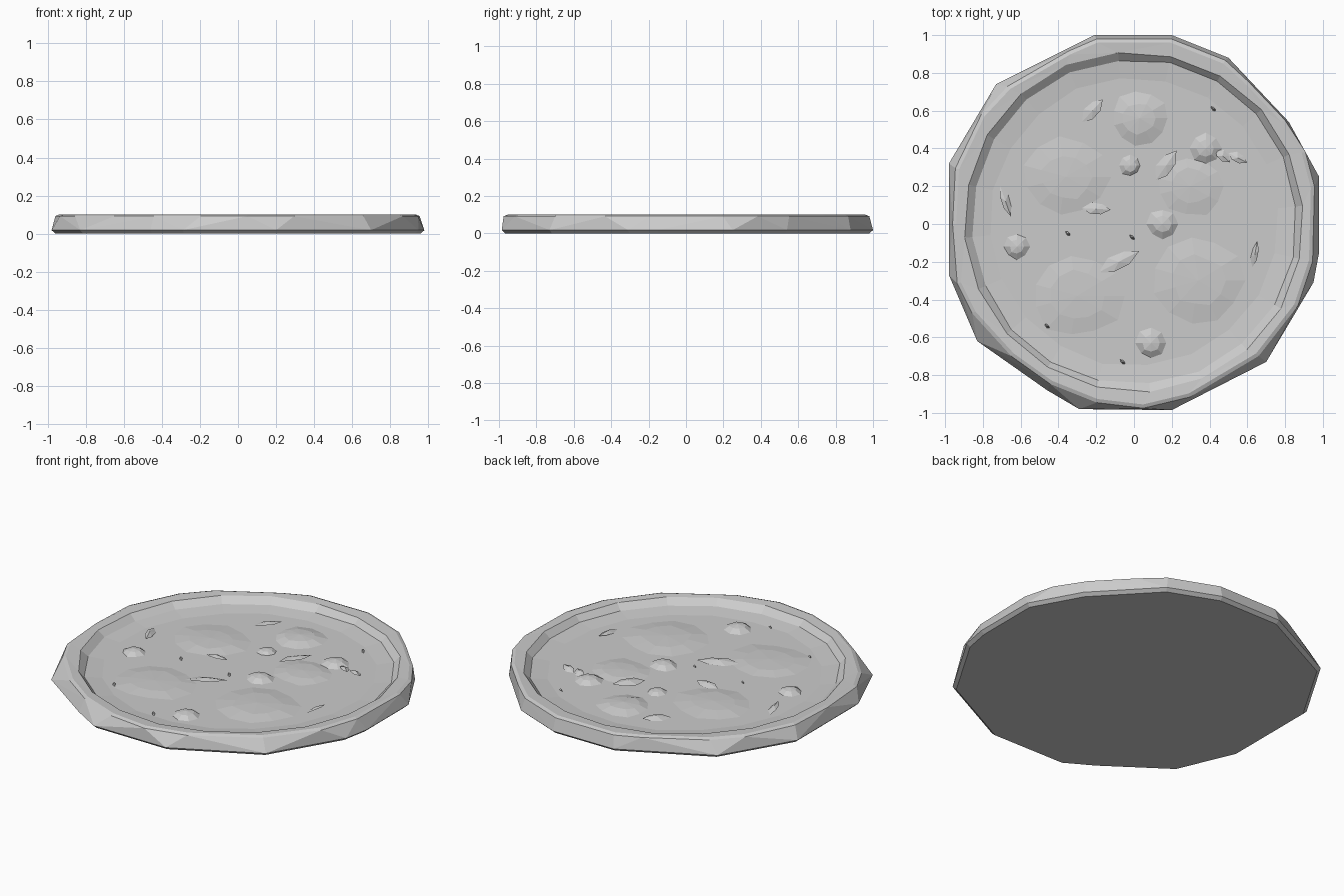
import bpy, bmesh, math, random
from mathutils import Vector

if "Cube" in bpy.data.objects:
    bpy.data.objects.remove(bpy.data.objects["Cube"])
random.seed(4)

def finish(bm, name):
    bmesh.ops.recalc_face_normals(bm, faces=bm.faces)
    me = bpy.data.meshes.new(name)
    bm.to_mesh(me)
    bm.free()
    ob = bpy.data.objects.new(name, me)
    bpy.context.collection.objects.link(ob)
    return ob

def ring(bm, r, z, n=20, jitter=0.006, cy=0.0):
    vs = []
    for i in range(n):
        a = 2 * math.pi * (i + 0.3) / n
        rr = r + random.uniform(-jitter, jitter)
        vs.append(bm.verts.new((rr * math.cos(a), rr * math.sin(a) + cy, z)))
    return vs

# crust: faceted outer wall from a chunky lower outline and a rounder upper rim
low = [(.98, .25), (.98, -.15), (.95, -.31), (.7, -.73), (.2, -.985), (-.29, -.98),
       (-.46, -.88), (-.83, -.62), (-.98, -.27), (-.98, .32), (-.73, .74),
       (-.21, 1.0), (.2, 1.0), (.5, .88), (.82, .54)]
high = [(.97, .2), (.92, .39), (.81, .56), (.62, .76), (.49, .88), (.2, .995), (-.2, .995),
        (-.35, .93), (-.68, .74), (-.82, .59), (-.96, .3), (-.975, 0), (-.95, -.32),
        (-.87, -.48), (-.66, -.71), (-.45, -.86), (-.2, -.96), (.05, -.99), (.3, -.93),
        (.67, -.71), (.88, -.44), (.96, -.2)]
bm = bmesh.new()
for pts, s, z in ((low, .98, 0), (low, 1, .018), (high, .985, .092), (high, .965, .1)):
    for x, y in pts:
        bm.verts.new((x * s, y * s, z))
bmesh.ops.convex_hull(bm, input=bm.verts)
bmesh.ops.delete(bm, geom=[f for f in bm.faces if all(v.co.z > .098 for v in f.verts)],
                 context='FACES')
bmesh.ops.delete(bm, geom=[v for v in bm.verts if not v.link_faces], context='VERTS')

# crust: rolled inner lip stepping down to the flat topping bed
edge = [e for e in bm.edges if len(e.link_faces) == 1]
loops = []
for r, z in ((.9, .096), (.86, .062), (.765, .051)):
    vs = ring(bm, r, z, cy=.012)
    loops.append([bm.edges.new((vs[i], vs[(i + 1) % 20])) for i in range(20)])
for nxt in loops:
    bmesh.ops.bridge_loops(bm, edges=edge + nxt)
    edge = nxt
bm.faces.new(vs)
finish(bm, "crust_and_base")

# domed toppings: broad cheese patches and small chunks
def mound(name, x, y, rx, ry, h, sides=9):
    bm = bmesh.new()
    rings = []
    for s, z in ((1, .049), (.55, .049 + h * .75)):
        vs = []
        for i in range(sides):
            a = 2 * math.pi * i / sides
            k = s * random.uniform(.9, 1.08)
            vs.append(bm.verts.new((x + k * rx * math.cos(a), y + k * ry * math.sin(a), z)))
        rings.append(vs)
    tip = bm.verts.new((x, y, .049 + h))
    for i in range(sides):
        j = (i + 1) % sides
        bm.faces.new((rings[0][i], rings[0][j], rings[1][j], rings[1][i]))
        bm.faces.new((rings[1][i], rings[1][j], tip))
    return finish(bm, name)

for i, (x, y, rx, ry, h) in enumerate((
        (.03, .56, .16, .15, .026), (-.36, .25, .24, .22, .018), (.3, .2, .2, .17, .016),
        (-.3, -.38, .26, .24, .016), (.34, -.3, .25, .24, .02))):
    mound(f"cheese_patch_{i}", x, y, rx, ry, h, 11)
for i, (x, y, r, h) in enumerate((
        (-.02, .31, .06, .022), (.38, .4, .085, .03), (.15, 0, .085, .03),
        (-.62, -.12, .07, .027), (.09, -.63, .085, .03))):
    mound(f"chunk_{i}", x, y, r, r, h, 8)

# herb leaves: slim folded blades, one side lifted
def leaf(name, x, y, length, width, deg, z=.06):
    bm = bmesh.new()
    a = math.radians(deg)
    u, n = Vector((math.cos(a), math.sin(a), 0)), Vector((-math.sin(a), math.cos(a), 0))
    c = Vector((x, y, z))
    def p(s, t, h):
        return bm.verts.new(c + u * s * length / 2 + n * t * width / 2 + Vector((0, 0, h)))
    a0, a1, m = p(-1, -.3, -.006), p(1, .3, .002), p(0, 0, .012)
    l0, l1 = p(-.4, 1, -.006), p(.4, 1, -.004)
    r0, r1 = p(-.4, -1, .004), p(.4, -.8, .004)
    for f in ((a0, m, l0), (l0, m, l1), (l1, m, a1), (a0, r0, m), (r0, r1, m), (r1, a1, m)):
        bm.faces.new(f)
    return finish(bm, name)

for i, args in enumerate((
        (-.22, .6, .16, .07, 40), (.17, .31, .19, .08, 48, .063), (.47, .36, .1, .05, -50),
        (.55, .35, .11, .05, -35), (-.68, .12, .17, .045, -75), (-.2, .08, .15, .06, -10),
        (-.08, -.2, .24, .08, 22), (.64, -.16, .14, .035, 75))):
    leaf(f"herb_leaf_{i}", *args)

# tiny seasoning flakes
for i, (x, y) in enumerate(((-.35, -.05), (-.01, -.07), (.42, .61), (-.46, -.54), (-.06, -.73))):
    leaf(f"flake_{i}", x, y, .035, .015, 130, .06)
